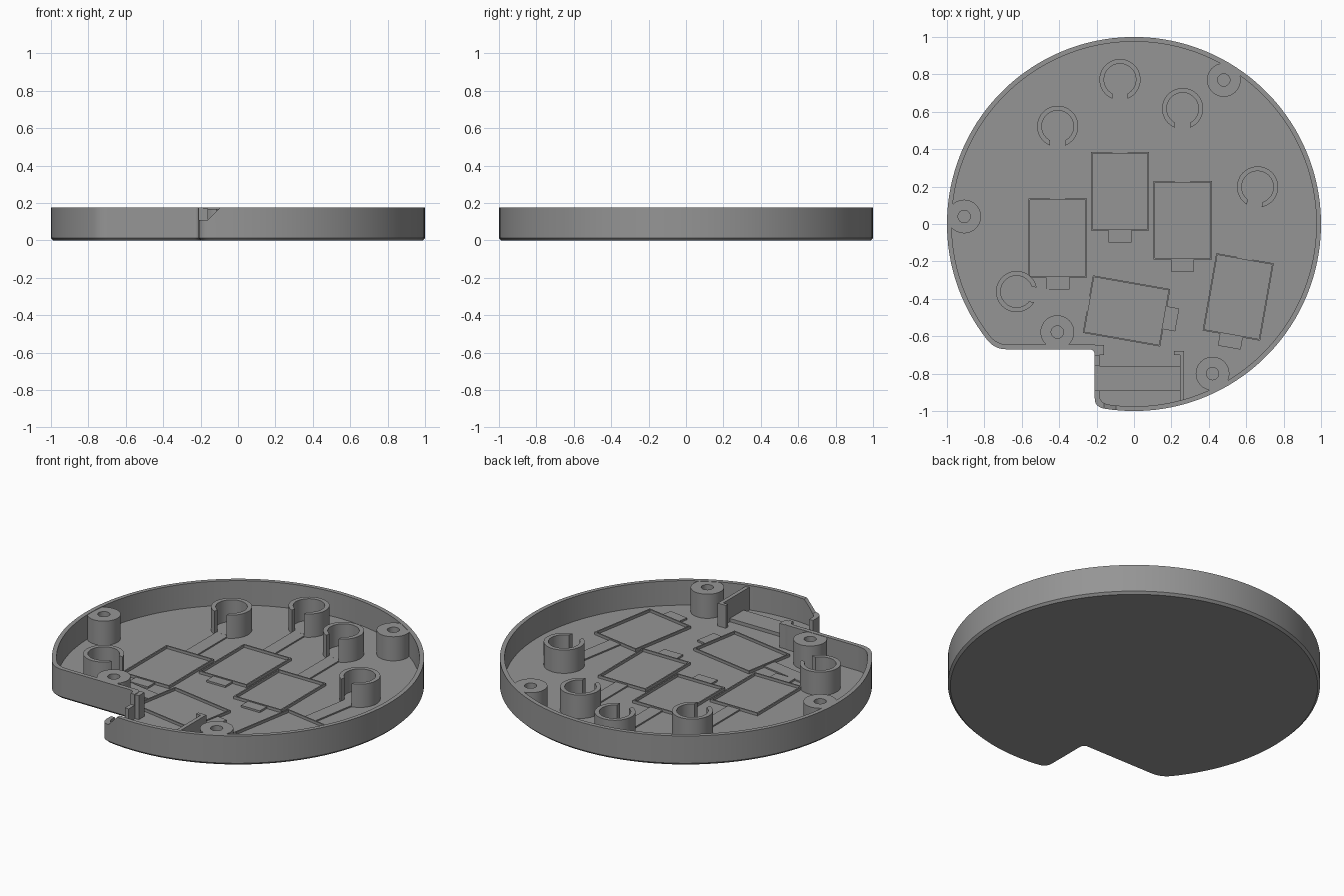
import bpy, bmesh, math
from mathutils import Matrix, Vector

if "Cube" in bpy.data.objects:
    bpy.data.objects.remove(bpy.data.objects["Cube"])

TOP, FLOOR, WALL = 0.175, 0.03, 0.025

grey = bpy.data.materials.new("grey_plastic")
grey.diffuse_color = (0.30, 0.30, 0.30, 1)
grey.use_nodes = True
grey.node_tree.nodes["Principled BSDF"].inputs["Base Color"].default_value = grey.diffuse_color


def finish(name, bm, smooth=True):
    bmesh.ops.recalc_face_normals(bm, faces=bm.faces)
    me = bpy.data.meshes.new(name)
    bm.to_mesh(me)
    bm.free()
    ob = bpy.data.objects.new(name, me)
    bpy.context.collection.objects.link(ob)
    me.materials.append(grey)
    if smooth:
        bpy.ops.object.select_all(action='DESELECT')
        ob.select_set(True)
        bpy.context.view_layer.objects.active = ob
        bpy.ops.object.shade_smooth_by_angle(angle=math.radians(30))
    return ob


def skin(bm, loops, closed=False):
    """Join equal-length point loops; cap the ends or close into a ring."""
    rows = [[bm.verts.new(p) for p in lp] for lp in loops]
    pairs = list(zip(rows, rows[1:]))
    if closed:
        pairs.append((rows[-1], rows[0]))
    else:
        bm.faces.new(rows[0])
        bm.faces.new(rows[-1])
    n = len(rows[0])
    for a, b in pairs:
        for i in range(n):
            j = (i + 1) % n
            bm.faces.new((a[i], a[j], b[j], b[i]))


def prism(name, pts, z0, z1, mat=Matrix(), smooth=False):
    bm = bmesh.new()
    skin(bm, [[mat @ Vector((x, y, z)) for x, y in pts] for z in (z0, z1)])
    return finish(name, bm, smooth)


def rect(x0, x1, y0, y1):
    return [(x0, y0), (x1, y0), (x1, y1), (x0, y1)]


def circle(r, n=40):
    return [(r * math.cos(2 * math.pi * i / n), r * math.sin(2 * math.pi * i / n)) for i in range(n)]


def fillet(a, c, b, n=6):
    a, c, b = Vector(a), Vector(c), Vector(b)
    return [tuple(a * (1 - t) ** 2 + c * 2 * t * (1 - t) + b * t * t) for t in (i / n for i in range(n + 1))]


def outline(d):
    """Round plan with a stepped corner, moved inward by d."""
    r, x, y = 1 - d, -0.21 + d, -0.67 + d
    a0 = -math.acos(x / r)
    a1 = math.pi + math.asin(-y / r)
    p0, p1 = a0 + 0.05, a1 - 0.06
    arc = [(r * math.cos(p0 + (p1 - p0) * i / 120), r * math.sin(p0 + (p1 - p0) * i / 120)) for i in range(121)]
    ca = (r * math.cos(a1), y)
    cb = (x, r * math.sin(a0))
    pts = arc[:-1]
    pts += fillet(arc[-1], ca, (ca[0] + 0.06, y))
    pts += fillet((x - 0.03, y), (x, y), (x, y - 0.03))
    pts += fillet((x, cb[1] + 0.045), cb, arc[0])[:-1]
    return pts


# tray shell with chamfered base
bm = bmesh.new()
skin(bm, [[(x, y, z) for x, y in outline(d)] for d, z in
          ((0.013, 0), (0, 0.013), (0, TOP), (WALL, TOP), (WALL, FLOOR))])
tray = finish("tray", bm)


def cut(ob, cutter):
    cutter.hide_render = True
    cutter.hide_viewport = True
    m = ob.modifiers.new("cut", 'BOOLEAN')
    m.object = cutter
    m.solver = 'EXACT'


# lowered, sloped wall beside the connector bay, and the connector slot
prof = [(-0.3, 0.11), (-0.16, 0.11), (-0.095, 0.176), (-0.095, 0.25), (-0.3, 0.25)]
bm = bmesh.new()
skin(bm, [[(x, y, z) for x, z in prof] for y in (-1.1, -0.705)])
cut(tray, finish("wall_cutter", bm, False))
cut(tray, prism("slot_cutter", rect(-0.3, -0.17, -0.89, -0.76), 0.05, 0.3))

# screw bosses with a blind hole
for x, y in ((-0.908, 0.04), (0.48, 0.77), (-0.41, -0.578), (0.42, -0.80)):
    bm = bmesh.new()
    skin(bm, [[(x + u, y + v, z) for u, v in circle(r)] for r, z in
              ((0.09, 0.02), (0.09, 0.173), (0.033, 0.173), (0.033, 0.032))])
    finish("screw_boss", bm)


def c_ring():
    """C-shaped plan, gap toward -y."""
    pts = []
    for r, sgn in ((0.11, 1), (0.085, -1)):
        g = math.asin(0.04 / r)
        row = [-math.pi / 2 + g + (2 * math.pi - 2 * g) * i / 40 for i in range(41)]
        pts += [(r * math.cos(a), r * math.sin(a)) for a in row[::sgn]]
    return pts


# five holders: frame, tab, strip and split ring post
for x, y, ang in ((-0.408, -0.075, 0), (-0.075, 0.175, 0), (0.26, 0.02, 0),
                  (-0.04, -0.465, 80), (0.557, -0.39, -10)):
    m = Matrix.Translation((x, y, 0)) @ Matrix.Rotation(math.radians(ang), 4, 'Z')
    bm = bmesh.new()
    loops = []
    for o, z in ((0, 0.02), (0, 0.046), (0.008, 0.046), (0.008, 0.02)):
        loops.append([m @ Vector((u, v, z)) for u, v in rect(-0.156 + o, 0.156 - o, -0.21 + o, 0.21 - o)])
    skin(bm, loops, closed=True)
    finish("holder_frame", bm, False)
    prism("holder_tab", rect(-0.062, 0.062, -0.275, -0.207), 0.02, 0.041, m)
    prism("holder_strip", rect(-0.04, 0.04, 0.207, 0.525), 0.02, 0.038, m)
    ring = m @ Matrix.Translation((0, 0.597, 0))
    prism("ring_floor", circle(0.088), 0.02, 0.0382, ring)
    prism("ring_post", c_ring(), 0.02, 0.168, ring, True)

# connector bay: raised pad, end wall with lip, corner post
prism("bay_pad", rect(-0.19, 0.246, -0.89, -0.76), 0.02, 0.05)
prism("bay_end_wall", [(0.245, -0.955), (0.268, -0.95), (0.268, -0.68), (0.215, -0.68),
                       (0.215, -0.70), (0.245, -0.70)], 0.02, 0.165)
prism("bay_corner_post", rect(-0.205, -0.16, -0.70, -0.648), 0.02, 0.172)
